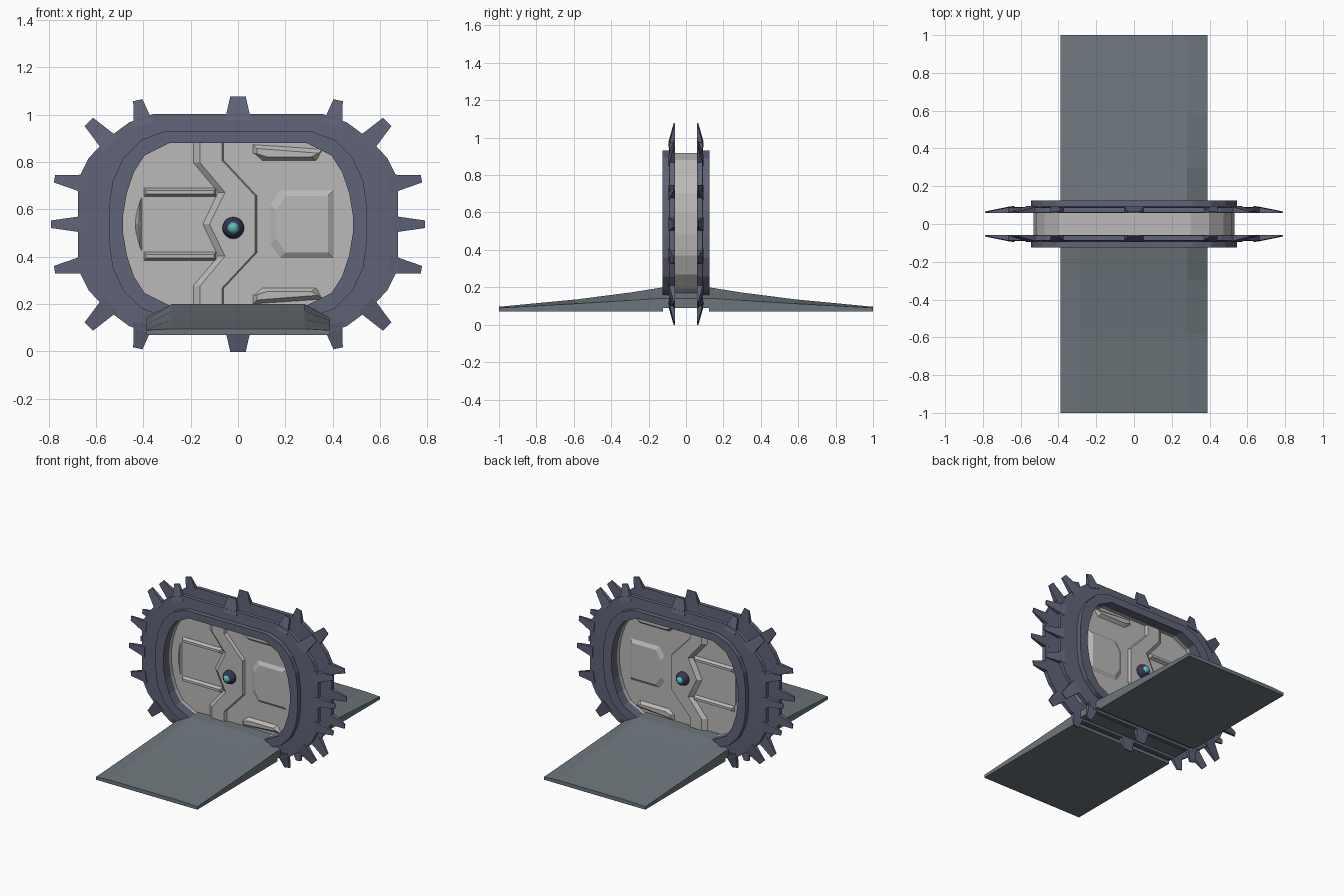
import bpy, bmesh
from mathutils import Vector

if "Cube" in bpy.data.objects:
    bpy.data.objects.remove(bpy.data.objects["Cube"])

CZ = 0.5375  # height of the ring centre


def material(name, rgb):
    m = bpy.data.materials.new(name)
    m.diffuse_color = (*rgb, 1)
    m.use_nodes = True
    m.node_tree.nodes["Principled BSDF"].inputs["Base Color"].default_value = m.diffuse_color
    return m


STEEL = material("blue_steel", (0.115, 0.125, 0.185))
SLATE = material("slate", (0.15, 0.18, 0.2))
STONE = material("stone", (0.5, 0.49, 0.48))
DARK = material("dark", (0.04, 0.035, 0.09))
TEAL = material("teal", (0.1, 0.5, 0.47))


def finish(name, bm, mat, mirror=True):
    bmesh.ops.recalc_face_normals(bm, faces=bm.faces)
    me = bpy.data.meshes.new(name)
    bm.to_mesh(me)
    bm.free()
    ob = bpy.data.objects.new(name, me)
    bpy.context.collection.objects.link(ob)
    me.materials.append(mat)
    if mirror:  # front half is modelled, back half mirrored
        ob.modifiers.new("both_sides", 'MIRROR').use_axis = (False, True, False)
    return ob


def loft(bm, loops, closed=False):
    """Skin equal-length loops of 3D points; cap the ends, or close into a ring."""
    vs = [[bm.verts.new(p) for p in lp] for lp in loops]
    n = len(vs[0])
    pairs = list(zip(vs, vs[1:])) + ([(vs[-1], vs[0])] if closed else [])
    for a, b in pairs:
        for i in range(n):
            j = (i + 1) % n
            bm.faces.new((a[i], a[j], b[j], b[i]))
    if not closed:
        bm.faces.new(vs[0])
        bm.faces.new(vs[-1])


def outline(quad, y):
    """Full outline in the xz plane from one quadrant of points."""
    q1 = list(quad)
    pts = q1 + [(x, -z) for x, z in reversed(q1)]
    pts += [(-x, z) for x, z in reversed(pts)]
    return [(x, y, CZ + z) for x, z in pts]


def relief(bm, pts, inset, y0=-0.03, y1=-0.056):
    """Raised plate with sloping sides; pts are x, z relative to the centre."""
    c = sum((Vector(p) for p in pts), Vector((0, 0))) / len(pts)
    top = []
    for p in pts:
        d = Vector(p) - c
        top.append((p[0] - max(-inset, min(inset, d.x)), y1,
                    CZ + p[1] - max(-inset, min(inset, d.y))))
    loft(bm, [[(x, y0, CZ + z) for x, z in pts], top])


OUTER = [(.36, .465), (.46, .43), (.555, .36), (.63, .28), (.675, .19)]
RIM = [(.31, .393), (.41, .355), (.485, .28), (.53, .18), (.545, .07)]
OPEN = [(.29, .343), (.395, .29), (.44, .22), (.47, .13), (.485, .04)]

# Stepped flange around the opening
bm = bmesh.new()
loft(bm, [outline(OUTER, -.06), outline(OUTER, -.088), outline(RIM, -.092),
          outline(RIM, -.125), outline(OPEN, -.125), outline(OPEN, -.058)], closed=True)
finish("toothed_flange", bm, STEEL)

# Tapered teeth: base, tip, base width, tip width
teeth = [((0, .44), (0, .54), .11, .065), ((.40, .42), (.423, .524), .085, .04),
         ((.54, .34), (.63, .432), .085, .05), ((.64, .17), (.775, .192), .08, .032),
         ((.65, 0), (.79, 0), .072, .032)]
bm = bmesh.new()
for base, tip, wb, wt in teeth:
    for sx, sz in {(sx if base[0] else 1, sz if base[1] else 1)
                   for sx in (1, -1) for sz in (1, -1)}:
        b, t = Vector((base[0] * sx, base[1] * sz)), Vector((tip[0] * sx, tip[1] * sz))
        side = (t - b).normalized().orthogonal()
        loops = []
        for c, w, y in ((b, wb, -.094), (t, wt, -.066)):
            l, r = c - side * w / 2, c + side * w / 2
            loops.append([(l.x, -.059, CZ + l.y), (r.x, -.059, CZ + r.y),
                          (r.x, y, CZ + r.y), (l.x, y, CZ + l.y)])
        loft(bm, loops)
finish("flange_teeth", bm, STEEL)

# Band joining the two flanges
bm = bmesh.new()
band = [(x - .012, z - .012) for x, z in RIM]
loft(bm, [outline(band, -.062), outline(band, .062),
          outline(OPEN, .062), outline(OPEN, -.062)], closed=True)
finish("core_band", bm, STONE, False)

# Door slab filling the opening
bm = bmesh.new()
loft(bm, [outline(band, -.035), outline(band, .035)])
finish("door_slab", bm, STONE, False)

# Raised relief: zigzag centre strip, bars and hexagonal plates
bm = bmesh.new()
zig = [(-.19, .36), (-.19, .26), (-.085, .135), (-.15, 0), (-.085, -.135), (-.19, -.26), (-.19, -.36)]
zag = [(-.06, -.36), (-.06, -.27), (.08, -.12), (.08, 0), (.08, .12), (-.06, .27), (-.06, .36)]
left = [(x, -.034, CZ + z) for x, z in zig + zag]
front = [(x + (.03 if i < 7 else -.008), -.056, CZ + z) for i, (x, z) in enumerate(zig + zag)]
loft(bm, [left, front])
for s in (1, -1):
    relief(bm, [(-.40, .115 * s), (-.09, .115 * s), (-.09, .155 * s), (-.40, .155 * s)], .012)
    relief(bm, [(.06, .34 * s), (.06, .30 * s), (.10, .265 * s), (.33, .265 * s), (.36, .32 * s)], .02)
relief(bm, [(.13, .09), (.17, .15), (.41, .15), (.41, -.15), (.17, -.15), (.13, -.09)], .03, y1=-.05)
relief(bm, [(-.44, 0), (-.40, .12), (-.40, -.12)], .02, y1=-.045)
finish("door_relief", bm, STONE)

# Round lock in the middle of each face
for name, r, depth, mat in (("lock_collar", .046, -.06, DARK), ("lock_gem", .026, -.088, TEAL)):
    bm = bmesh.new()
    bmesh.ops.create_uvsphere(bm, u_segments=16, v_segments=10, radius=r)
    bmesh.ops.translate(bm, verts=bm.verts, vec=(-.02, depth, .522))
    ob = finish(name, bm, mat)
    ob.data.shade_smooth()

# Ramps leading up to the opening
bm = bmesh.new()
loft(bm, [[(-.388, y, .07), (.388, y, .07), (.388, y, zs), (.28, y, zt), (-.28, y, zt), (-.388, y, zs)]
          for y, zs, zt in ((-.122, .142, .2), (-.3, .13, .172), (-.58, .113, .136), (-1, .09, .096))])
finish("ramp", bm, SLATE)

# Sill joining the ramps under the door
bm = bmesh.new()
loft(bm, [[(-.388, y, .09), (.388, y, .09), (.388, y, .14), (.28, y, .198), (-.28, y, .198), (-.388, y, .14)]
          for y in (-.124, .124)])
finish("sill", bm, SLATE, False)
